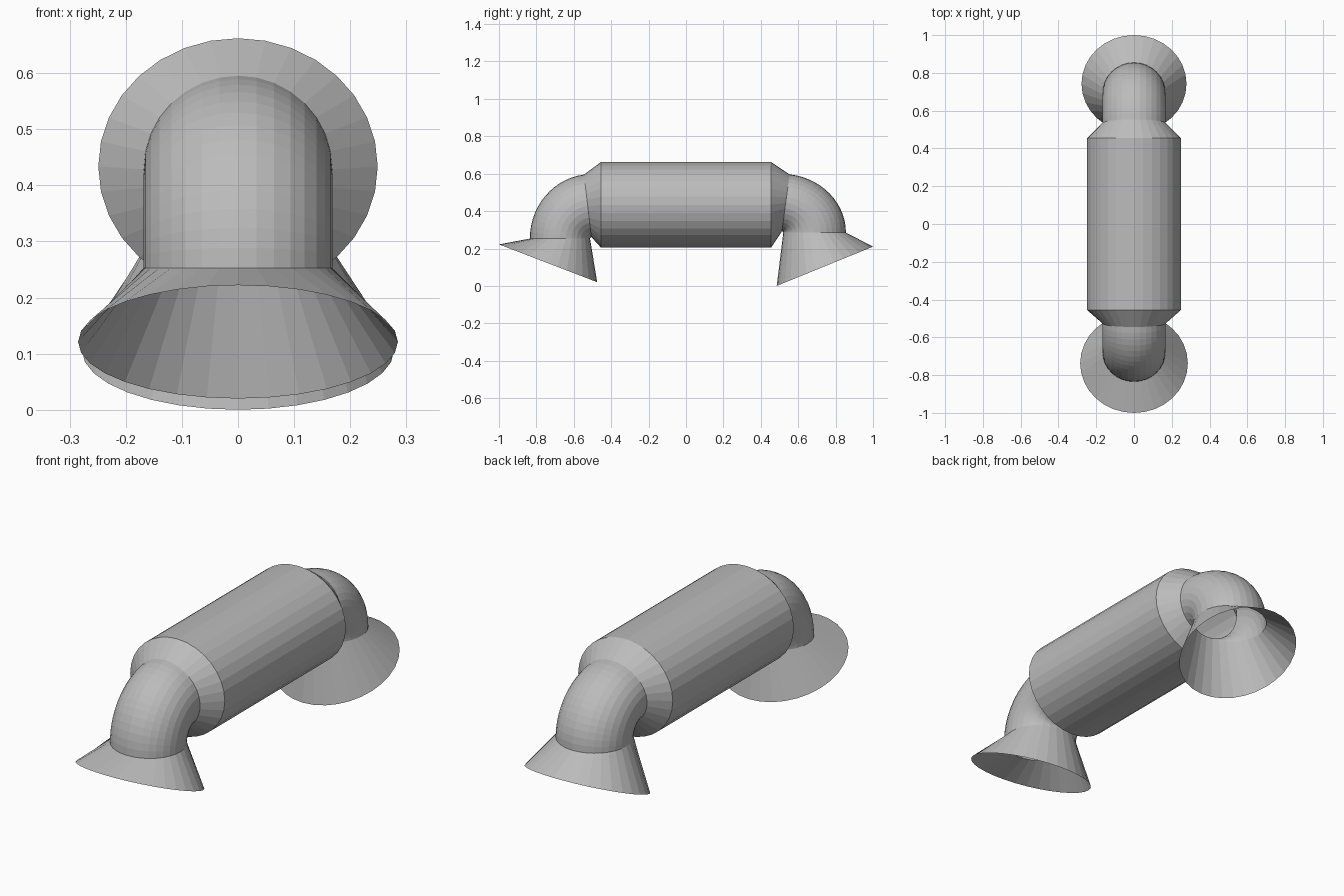
import bpy
from math import sin, cos, pi, radians

if "Cube" in bpy.data.objects:
    bpy.data.objects.remove(bpy.data.objects["Cube"])

N = 32  # sides of every round section

metal = bpy.data.materials.new("grey metal")
metal.diffuse_color = (0.5, 0.5, 0.5, 1)
metal.use_nodes = True
metal.node_tree.nodes["Principled BSDF"].inputs["Base Color"].default_value = metal.diffuse_color


def loft(name, rings):
    """Open-ended flat-shaded skin through a list of rings."""
    verts = [v for ring in rings for v in ring]
    faces = [(k * N + i, k * N + (i + 1) % N, (k + 1) * N + (i + 1) % N, (k + 1) * N + i)
             for k in range(len(rings) - 1) for i in range(N)]
    mesh = bpy.data.meshes.new(name)
    mesh.from_pydata(verts, [], faces)
    mesh.materials.append(metal)
    obj = bpy.data.objects.new(name, mesh)
    bpy.context.collection.objects.link(obj)
    return obj


def ring(outer, inner, rx):
    """Ring in a tilted plane; outer and inner are its extreme (y, z) points."""
    out = []
    for i in range(N):
        a = 2 * pi * i / N
        w = (1 + cos(a)) / 2
        out.append((rx * sin(a),
                    inner[0] + w * (outer[0] - inner[0]),
                    inner[1] + w * (outer[1] - inner[1])))
    return out


def pipe_end(label, s, bend, r_in, r_out, z_scale, flare_out, flare_in, flare_rx):
    """Reducer, elbow and flared mouth at one end; s is the side along y."""
    def at(r, t):
        return (bend[0] + s * r * cos(t), bend[1] + z_scale * r * sin(t))
    steps = 14
    rings = [ring(at(r_out, radians(83) * k / steps), at(r_in, radians(83) * k / steps), 0.168)
             for k in range(steps + 1)]
    parts = [
        loft(label + "_elbow", rings),
        loft(label + "_flare", [ring(flare_out, flare_in, flare_rx), rings[0]]),
        loft(label + "_reducer", [rings[-1], ring((s * 0.455, 0.662), (s * 0.455, 0.205), 0.249)]),
    ]
    if s < 0:  # keep normals pointing outward on both ends
        for p in parts:
            p.data.flip_normals()


# main barrel
loft("barrel", [ring((0.455, 0.662), (0.455, 0.205), 0.249),
                ring((-0.455, 0.662), (-0.455, 0.205), 0.249)])

# bent, flared ends
pipe_end("front", -1, (-0.505, 0.253), 0.008, 0.33, 1.045, (-1.0, 0.222), (-0.475, 0.02), 0.285)
pipe_end("rear", 1, (0.512, 0.285), 0.008, 0.343, 0.915, (1.0, 0.21), (0.485, 0.0), 0.278)
